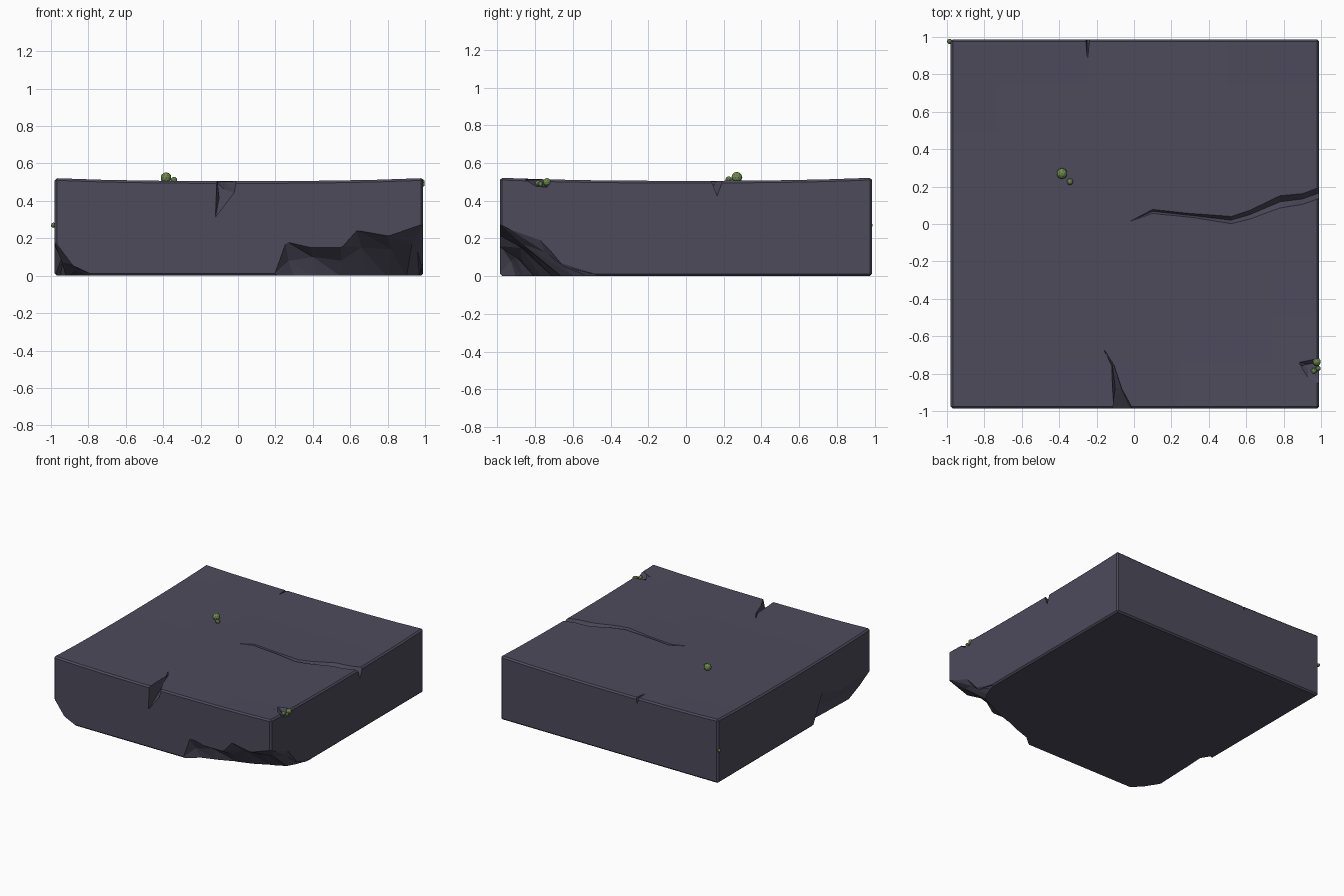
import bpy, bmesh
from mathutils import Vector

if "Cube" in bpy.data.objects:
    bpy.data.objects.remove(bpy.data.objects["Cube"])


def material(name, rgb):
    m = bpy.data.materials.new(name)
    m.diffuse_color = (*rgb, 1)
    m.use_nodes = True
    m.node_tree.nodes["Principled BSDF"].inputs["Base Color"].default_value = m.diffuse_color
    return m


STONE = material("dark slate", (0.075, 0.07, 0.105))
MOSS = material("moss green", (0.16, 0.25, 0.075))


def to_object(name, bm, mat):
    me = bpy.data.meshes.new(name)
    bm.to_mesh(me)
    bm.free()
    me.materials.append(mat)
    ob = bpy.data.objects.new(name, me)
    bpy.context.collection.objects.link(ob)
    return ob


def apply_all(ob):
    bpy.context.view_layer.objects.active = ob
    for mod in list(ob.modifiers):
        bpy.ops.object.modifier_apply(modifier=mod.name)


def volume(me):
    bm = bmesh.new()
    bm.from_mesh(me)
    vol = bm.calc_volume(signed=True)
    bm.free()
    return vol


# slab: gridded box with slightly raised top corners and a small bevel
bm = bmesh.new()
bmesh.ops.create_cube(bm, size=2)
bmesh.ops.subdivide_edges(bm, edges=bm.edges[:], cuts=7, use_grid_fill=True)
for v in bm.verts:
    x, y, z = v.co
    top = 0.5 + 0.022 * ((x * x + y * y) / 2) ** 2
    v.co = (0.005 + x * 0.985, y * 0.987, (z + 1) / 2 * top)
bmesh.ops.recalc_face_normals(bm, faces=bm.faces[:])
slab = to_object("stone_slab", bm, STONE)
bev = slab.modifiers.new("edge", 'BEVEL')
bev.width, bev.segments = 0.012, 1
bev.limit_method, bev.angle_limit = 'ANGLE', 1.0
apply_all(slab)


def subtract(cutter, solver):
    """Subtract the cutter; undo and report failure if too much or nothing went."""
    backup, before = slab.data.copy(), volume(slab.data)
    mod = slab.modifiers.new("cut", 'BOOLEAN')
    mod.operation, mod.solver, mod.object = 'DIFFERENCE', solver, cutter
    apply_all(slab)
    if 0.9 * before < volume(slab.data) < before - 1e-7:
        return True
    slab.data = backup
    return False


def carve(name, rings):
    """Loft a closed cutter through the rings and subtract it from the slab."""
    bm = bmesh.new()
    loops = [[bm.verts.new(Vector(p)) for p in r] for r in rings]
    n = len(loops[0])
    for a, b in zip(loops, loops[1:]):
        for i in range(n):
            j = (i + 1) % n
            bm.faces.new((a[i], a[j], b[j]))
            bm.faces.new((a[i], b[j], b[i]))
    bm.faces.new(loops[0][::-1])
    bm.faces.new(loops[-1])
    bmesh.ops.triangulate(bm, faces=bm.faces[:])
    bmesh.ops.remove_doubles(bm, verts=bm.verts[:], dist=1e-5)
    if bm.calc_volume(signed=True) < 0:
        bmesh.ops.reverse_faces(bm, faces=bm.faces[:])
    cutter = to_object(name, bm, STONE)
    cutter.hide_render = True
    done = subtract(cutter, 'EXACT') or subtract(cutter, 'FLOAT')
    bpy.data.objects.remove(cutter)
    # fallback: one convex wedge per pair of rings
    for a, b in zip(rings, rings[1:]) if not done else ():
        bm = bmesh.new()
        vs = [bm.verts.new(Vector(p)) for p in list(a) + list(b)]
        bmesh.ops.remove_doubles(bm, verts=vs, dist=1e-5)
        bmesh.ops.convex_hull(bm, input=bm.verts[:])
        wedge = to_object(name, bm, STONE)
        wedge.hide_render = True
        subtract(wedge, 'EXACT')
        bpy.data.objects.remove(wedge)


# broken bottom corners: each ring = edge on the side, hollow, edge on the base, far apex
def corner(name, stations, apex):
    carve(name, [(t, m, (bx, by, -0.01), apex) for t, m, (bx, by) in stations])


corner("right_corner_break", [
    ((.18, -1, -.005), (.19, -.993, -.008), (.20, -.98)),
    ((.25, -1, .19), (.27, -.93, .08), (.30, -.90)),
    ((.38, -1, .16), (.40, -.90, .10), (.42, -.86)),
    ((.55, -1, .16), (.55, -.87, .08), (.56, -.80)),
    ((.63, -1, .25), (.66, -.88, .15), (.68, -.76)),
    ((.80, -1, .22), (.82, -.85, .14), (.80, -.70)),
    ((1, -1, .29), (.93, -.87, .17), (.90, -.65)),
    ((1, -.78, .21), (.96, -.75, .13), (.94, -.58)),
    ((1, -.68, .09), (.98, -.65, .05), (.97, -.50)),
    ((1, -.42, .003), (.995, -.41, -.005), (.985, -.40)),
], (1.6, -1.6, -.8))

corner("left_corner_break", [
    ((-.74, -1, -.005), (-.75, -.99, -.008), (-.76, -.97)),
    ((-.88, -1, .06), (-.87, -.95, .03), (-.85, -.88)),
    ((-1, -1, .22), (-.94, -.90, .07), (-.92, -.77)),
    ((-1, -.60, .20), (-.94, -.60, .08), (-.91, -.50)),
    ((-1, -.37, .28), (-.93, -.36, .13), (-.90, -.30)),
    ((-1, -.26, -.003), (-.98, -.24, -.006), (-.95, -.22)),
], (-1.6, -1.6, -.8))

# long crack on the top running to the right side: x, upper y, lower y, bottom z
carve("long_crack", [
    ((x, a, .56), (x, b, .56), (x, b, .504), (x, (a + b) / 2, z), (x, a, .504))
    for x, a, b, z in [
        (-.035, .010, .007, .502), (.10, .080, .055, .48), (.30, .058, .035, .47),
        (.52, .042, .000, .46), (.62, .075, .025, .455), (.78, .152, .085, .45),
        (.90, .162, .105, .44), (1.03, .21, .15, .42)]])


# front and back cracks: y, left x, right x, mid right (x, z), bottom (x, z)
def edge_crack(name, rows):
    carve(name, [((l, y, .56), (r, y, .56), (r, y, .505), (mx, y, mz), (bx, y, bz))
                 for y, l, r, (mx, mz), (bx, bz) in rows])


edge_crack("front_crack", [
    (-.67, -.165, -.158, (-.16, .503), (-.163, .502)),
    (-.76, -.125, -.105, (-.105, .49), (-.115, .48)),
    (-.88, -.125, -.065, (-.07, .46), (-.10, .42)),
    (-1.01, -.115, .005, (-.01, .44), (-.125, .29))])
edge_crack("back_crack", [
    (.89, -.251, -.247, (-.248, .503), (-.25, .502)),
    (1.01, -.27, -.235, (-.24, .48), (-.25, .45))])

# shallow chip in the top of the right edge: x, front y, back y, bottom z
carve("edge_chip", [
    ((x, a, .56), (x, b, .56), (x, b, .51), (x, b - .02, z), (x, a + .05, z + .01), (x, a, .51))
    for x, a, b, z in [(.885, -.80, -.74, .503), (.93, -.82, -.73, .48), (1.03, -.88, -.71, .465)]])

# moss tufts
for i, (x, y, z, r) in enumerate([
        (-.385, .27, .524, .029), (-.342, .226, .512, .017),
        (.977, -.737, .498, .022), (.962, -.785, .493, .016), (.985, -.772, .488, .014),
        (-.986, .976, .27, .014)]):
    bm = bmesh.new()
    bmesh.ops.create_icosphere(bm, subdivisions=2, radius=r)
    bmesh.ops.translate(bm, verts=bm.verts[:], vec=(x, y, z))
    to_object(f"moss_tuft_{i + 1}", bm, MOSS)
